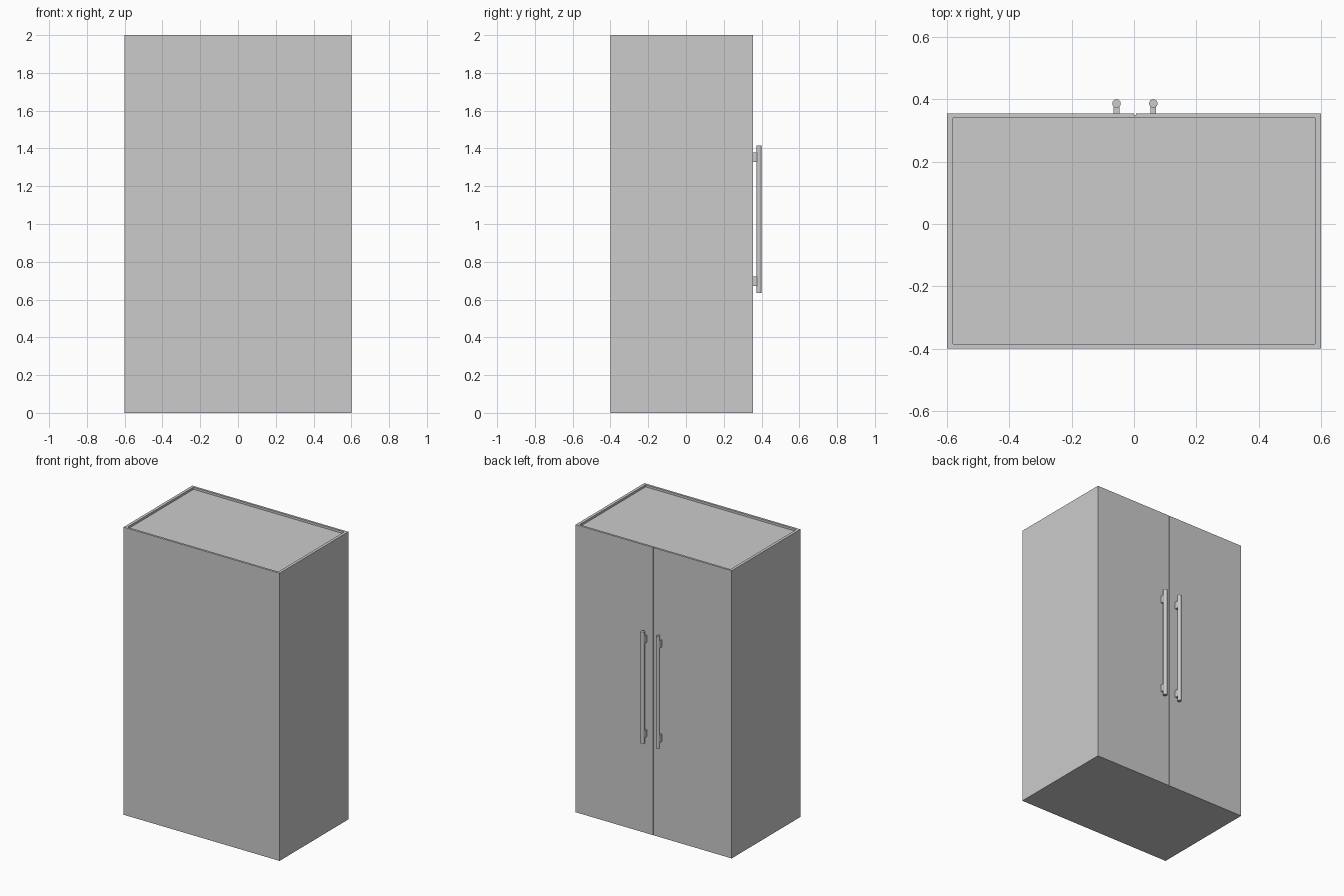
import bpy

if "Cube" in bpy.data.objects:
    bpy.data.objects.remove(bpy.data.objects["Cube"])

BACK, FACE, HEIGHT = -0.40, 0.355, 2.0   # y of plain panel, y of door faces, total height
SEAM_X = 0.003                           # gap between the two doors


def box(name, x0, x1, y0, y1, z0, z1):
    bpy.ops.mesh.primitive_cube_add(
        size=1, location=((x0 + x1) / 2, (y0 + y1) / 2, (z0 + z1) / 2))
    ob = bpy.context.object
    ob.name = name
    ob.scale = (x1 - x0, y1 - y0, z1 - z0)
    bpy.ops.object.transform_apply(location=False, rotation=False, scale=True)
    return ob


def carve(target, cutter):
    mod = target.modifiers.new("carve", 'BOOLEAN')
    mod.operation = 'DIFFERENCE'
    mod.solver = 'EXACT'
    mod.object = cutter
    bpy.context.view_layer.objects.active = target
    bpy.ops.object.modifier_apply(modifier=mod.name)
    bpy.data.objects.remove(cutter, do_unlink=True)


# Cabinet body: solid box with a shallow sunken top and a door seam
body = box("cabinet_body", -0.6, 0.6, BACK, FACE, 0, HEIGHT)
carve(body, box("top_recess", -0.58, 0.58, BACK + 0.015, FACE - 0.015,
                HEIGHT - 0.015, HEIGHT + 0.1))
carve(body, box("door_seam", SEAM_X - 0.003, SEAM_X + 0.003, FACE - 0.006,
                FACE + 0.1, -0.1, HEIGHT + 0.1))

# Door handles: round bar on two small stand-offs, one per door
for side, sx in (("left", -1), ("right", 1)):
    x = SEAM_X + sx * 0.059
    bpy.ops.mesh.primitive_cylinder_add(
        vertices=32, radius=0.0135, depth=0.78, location=(x, 0.3865, 1.025))
    bar = bpy.context.object
    bar.name = side + "_handle_bar"
    bpy.ops.object.shade_smooth_by_angle()
    for level, z in (("lower", 0.697), ("upper", 1.353)):
        box(f"{side}_handle_{level}_post", x - 0.009, x + 0.009,
            FACE - 0.002, 0.382, z - 0.025, z + 0.025)
